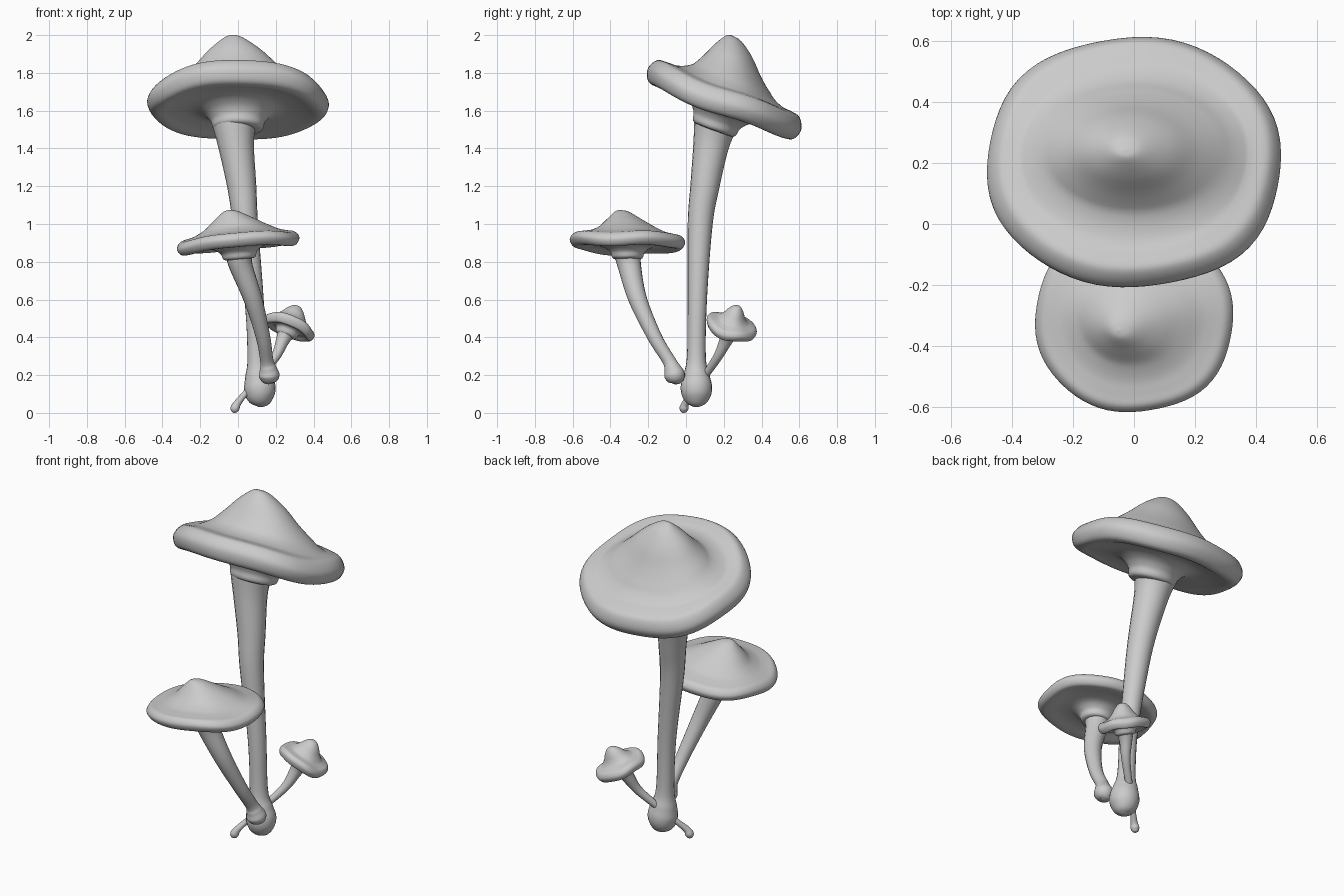
import bpy, bmesh, math
from mathutils import Vector

if "Cube" in bpy.data.objects:
    bpy.data.objects.remove(bpy.data.objects["Cube"])

grey = bpy.data.materials.new("mushroom grey")
grey.diffuse_color = (0.6, 0.6, 0.6, 1)
grey.use_nodes = True
grey.node_tree.nodes["Principled BSDF"].inputs["Base Color"].default_value = grey.diffuse_color


def spline(pts, n):
    """Catmull-Rom through tuples of any size."""
    P = [Vector(p) for p in pts]
    P = [2 * P[0] - P[1]] + P + [2 * P[-1] - P[-2]]
    out = []
    for i in range(1, len(P) - 2):
        a, b, c, d = P[i - 1:i + 3]
        for k in range(n):
            t = k / n
            out.append(0.5 * (2 * b + (c - a) * t + (2 * a - 5 * b + 4 * c - d) * t * t
                              + (3 * b - a - 3 * c + d) * t ** 3))
    return out + [P[-2]]


def loft(name, rings, start, end):
    """Skin a list of rings and close both ends at a point."""
    bm = bmesh.new()
    R = [[bm.verts.new(p) for p in ring] for ring in rings]
    s, e = bm.verts.new(start), bm.verts.new(end)
    n = len(R[0])
    for i in range(n):
        j = (i + 1) % n
        for A, B in zip(R, R[1:]):
            bm.faces.new((A[i], A[j], B[j], B[i]))
        bm.faces.new((s, R[0][j], R[0][i]))
        bm.faces.new((e, R[-1][i], R[-1][j]))
    bmesh.ops.recalc_face_normals(bm, faces=bm.faces)
    for f in bm.faces:
        f.smooth = True
    me = bpy.data.meshes.new(name)
    bm.to_mesh(me)
    bm.free()
    me.materials.append(grey)
    bpy.context.collection.objects.link(bpy.data.objects.new(name, me))


def stem(name, pts, sides=20):
    """Round stem through (x, y, z, radius) points."""
    S = spline(pts, 6)
    C = [p.xyz for p in S]
    rings = []
    for i, p in enumerate(S):
        t = (C[min(i + 1, len(C) - 1)] - C[max(i - 1, 0)]).normalized()
        u = Vector((0, 1, 0)).cross(t).normalized()
        v = t.cross(u)
        rings.append([C[i] + max(p.w, 0.002) * (u * math.cos(a) + v * math.sin(a))
                      for a in (k * math.tau / sides for k in range(sides))])
    loft(name, rings, C[0], C[-1])


def cap(name, center, normal, rx, ry, profile, shift, wave, widen, sides=72):
    """Wavy cap: profile of (radius fraction, height), apex moved by shift."""
    q = Vector((0, 0, 1)).rotation_difference(Vector(normal))
    c = Vector(center)

    def place(r, h, a):
        k = max(0, 1 - r / 0.5) if h > 0 else 0
        wide = 1 + widen * math.sin(math.pi * min(r / 0.8, 1)) if h > 0 else 1
        w = r * r
        out = 1 + w * (0.012 * (1 - math.cos(4 * a)) + 0.01 * math.sin(6 * a))
        z = h + w * wave * (-0.7 * math.cos(2 * a) + 0.9 * math.sin(-a)
                            + 0.6 * math.sin(3 * a) + 0.4 * math.sin(5 * a))
        return c + q @ Vector((r * out * wide * rx * math.cos(a) + k * shift[0],
                               r * out * ry * math.sin(a) + k * shift[1], z))
    P = spline([(r, h, 0) for r, h in profile], 5)
    rings = [[place(p[0], p[1], k * math.tau / sides) for k in range(sides)] for p in P[1:-1]]
    loft(name, rings, place(0, P[0][1], 0), place(0, P[-1][1], 0))


# large mushroom: the cap underside flares down into the stem
cap("large_cap", (0, 0.2, 1.65), (0, 0.34, 0.94), 0.48, 0.436,
    [(0, .343), (.1, .33), (.24, .27), (.38, .185), (.53, .115), (.68, .082), (.82, .075),
     (.93, .062), (1, .005), (.96, -.052), (.87, -.068), (.72, -.052), (.52, -.045),
     (.38, -.07), (.3, -.11), (.25, -.16), (0, -.16)], (-.03, -.08), .014, .25)
stem("large_stem", [(.12, .055, .03, .01), (.12, .055, .05, .05), (.117, .055, .09, .076),
                    (.115, .055, .14, .083), (.108, .055, .2, .07), (.1, .055, .3, .05),
                    (.085, .06, .6, .051), (.04, .075, 1.0, .066), (.02, .1, 1.2, .077),
                    (-.008, .13, 1.4, .093), (-.018, .15, 1.5, .11), (-.02, .17, 1.57, .13)])

# medium mushroom
cap("medium_cap", (0, -.31, .905), (-.09, 0, 1), .325, .305,
    [(0, .173), (.12, .163), (.3, .122), (.48, .08), (.66, .052), (.82, .04), (.94, .03),
     (1, 0), (.95, -.032), (.85, -.038), (.62, -.025), (.42, -.03), (.3, -.055), (.24, -.09),
     (0, -.09)], (-.035, -.04), .009, .08)
stem("medium_stem", [(.167, -.055, .152, .008), (.166, -.055, .165, .038), (.165, -.06, .198, .055),
                     (.16, -.072, .235, .045), (.152, -.092, .28, .035), (.133, -.165, .4, .038),
                     (.08, -.255, .6, .049), (.015, -.3, .78, .062), (.005, -.308, .85, .075)])

# small mushroom
cap("small_cap", (.272, .241, .458), (.4, .22, 1), .143, .137,
    [(0, .122), (.15, .116), (.3, .092), (.44, .06), (.6, .038), (.77, .03), (.92, .022),
     (1, 0), (.93, -.026), (.82, -.03), (.62, -.018), (.46, -.025), (.35, -.055), (0, -.055)],
    (0, .01), .008, .12, 48)
stem("small_stem", [(-.02, -.014, 0, .004), (-.019, -.013, .008, .017), (-.015, -.01, .027, .024),
                    (0, 0, .055, .019), (.045, .04, .11, .016), (.13, .11, .21, .02),
                    (.2, .17, .3, .025), (.235, .21, .38, .035), (.252, .226, .42, .046)], 16)
